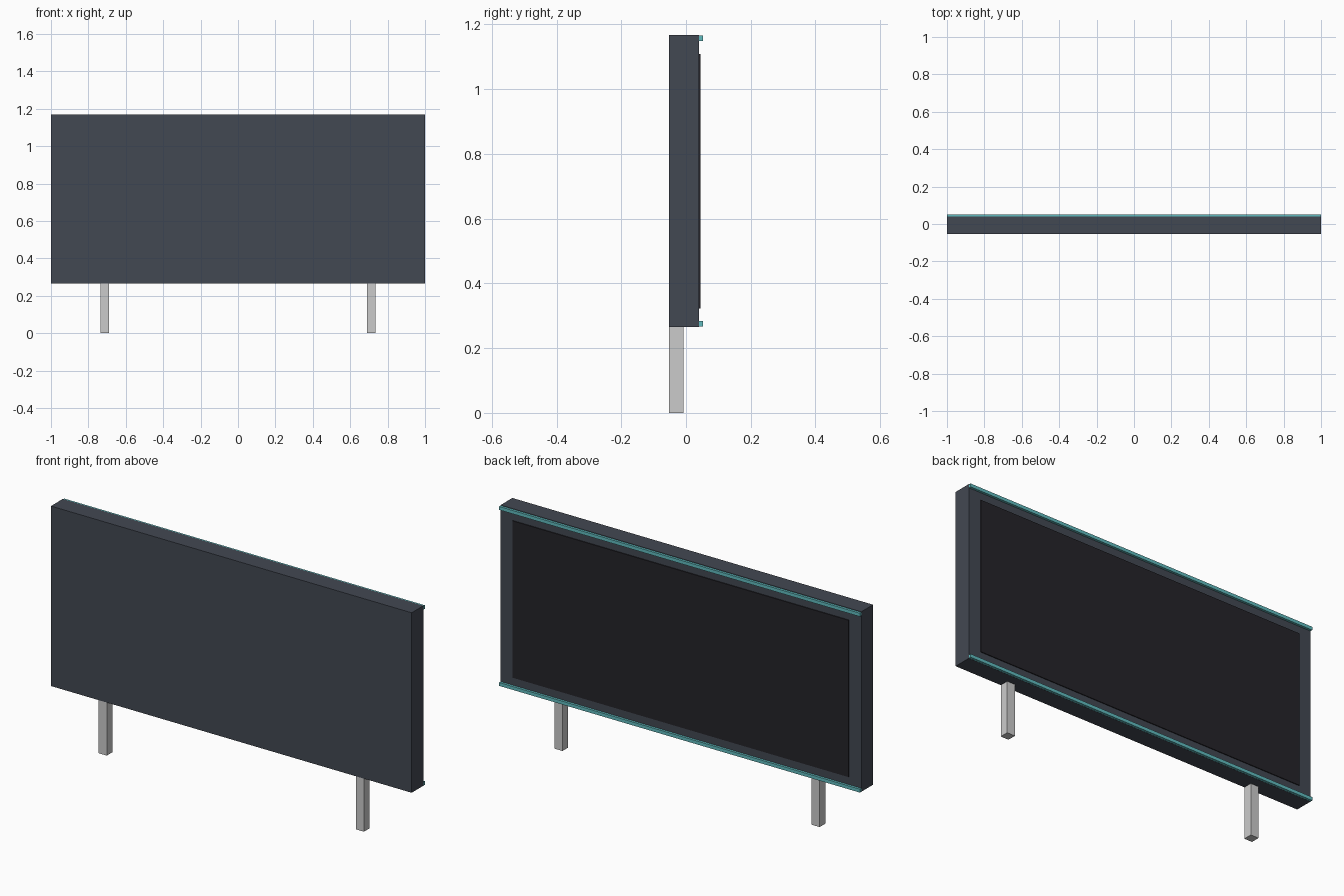
import bpy

if "Cube" in bpy.data.objects:
    bpy.data.objects.remove(bpy.data.objects["Cube"])


def material(name, color):
    m = bpy.data.materials.new(name)
    m.diffuse_color = (*color, 1)
    m.use_nodes = True
    m.node_tree.nodes["Principled BSDF"].inputs["Base Color"].default_value = m.diffuse_color
    return m


def box(name, x, y, z, mat=None):
    """Box from (min, max) ranges on each axis."""
    ranges = (x, y, z)
    bpy.ops.mesh.primitive_cube_add(size=1, location=[(a + b) / 2 for a, b in ranges])
    ob = bpy.context.object
    ob.name = name
    ob.scale = [b - a for a, b in ranges]
    bpy.ops.object.transform_apply(location=False, rotation=False, scale=True)
    if mat:
        ob.data.materials.append(mat)
    return ob


casing_mat = material("casing_dark", (0.055, 0.065, 0.085))
screen_mat = material("screen_black", (0.018, 0.017, 0.022))
trim_mat = material("trim_teal", (0.12, 0.50, 0.52))

BACK, FACE = -0.053, 0.040
BOTTOM, TOP = 0.266, 1.168

# Main casing and raised display panel
box("casing", (-1, 1), (BACK, FACE), (BOTTOM, TOP), casing_mat)
box("screen", (-0.932, 0.932), (FACE - 0.005, 0.0445), (0.323, 1.109), screen_mat)

# Light strips along the top and bottom edges
for name, z in (("top_light_strip", 1.157), ("bottom_light_strip", 0.275)):
    box(name, (-1, 1), (FACE - 0.001, 0.052), (z - 0.0085, z + 0.0085), trim_mat)

# Square legs
for name, s in (("left_leg", -1), ("right_leg", 1)):
    box(name, (s * 0.713 - 0.0225, s * 0.713 + 0.0225), (BACK, -0.008), (0, BOTTOM))
